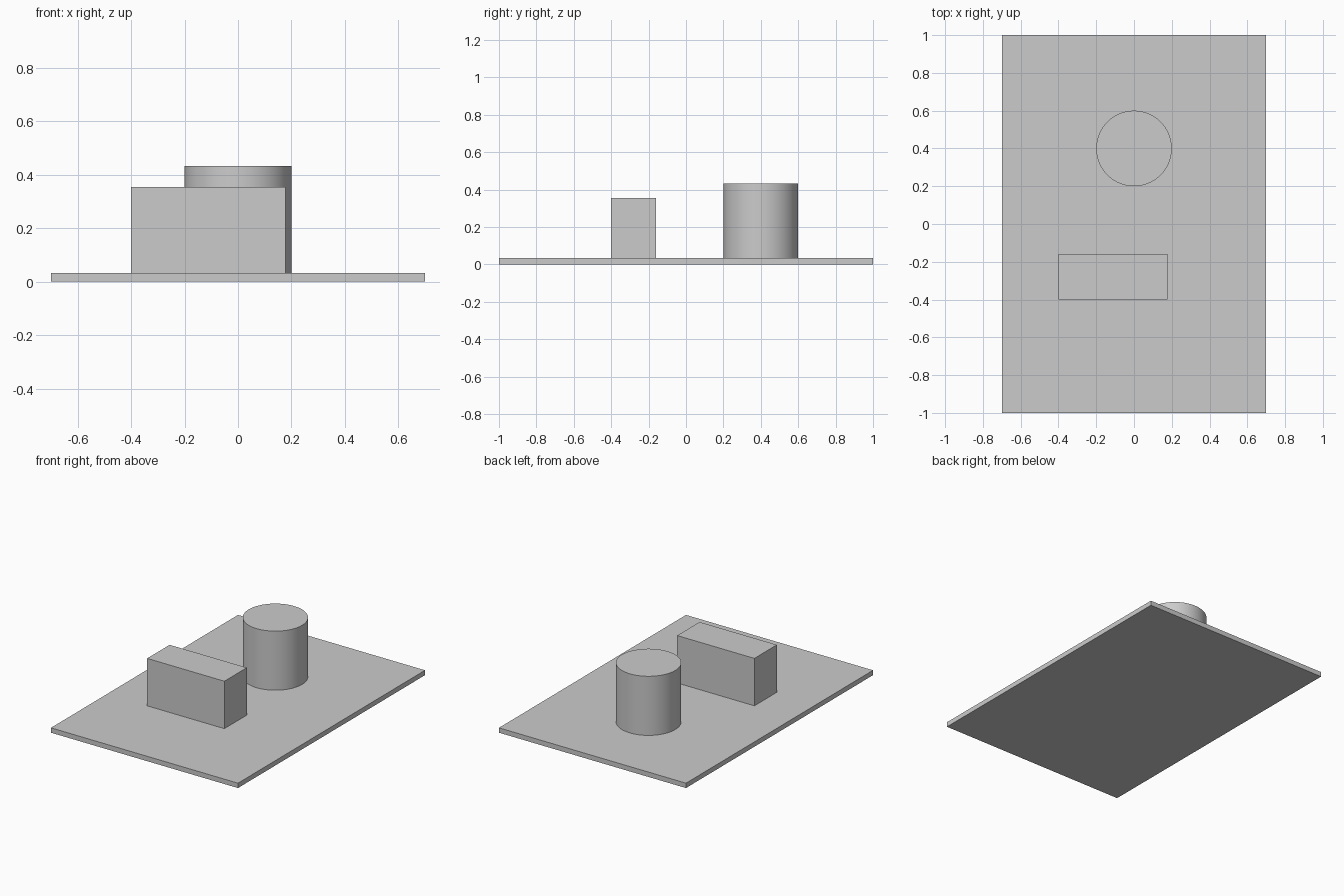
import bpy
import math

cube = bpy.data.objects.get("Cube")
if cube:
    bpy.data.objects.remove(cube, do_unlink=True)

# Single plain material
grey = bpy.data.materials.new("light_grey")
grey.use_nodes = True
colour = (0.6, 0.6, 0.6, 1)
grey.diffuse_color = colour
grey.node_tree.nodes["Principled BSDF"].inputs["Base Color"].default_value = colour

BASE = 0.033  # thickness of the base plate


def finish(name):
    obj = bpy.context.object
    obj.name = name
    obj.data.materials.append(grey)
    return obj


def box(name, low, high):
    centre = [(a + b) / 2 for a, b in zip(low, high)]
    bpy.ops.mesh.primitive_cube_add(size=1, location=centre)
    bpy.context.object.scale = [b - a for a, b in zip(low, high)]
    bpy.ops.object.transform_apply(location=False, rotation=False, scale=True)
    return finish(name)


# Flat base plate
box("base_plate", (-0.7, -1, 0), (0.7, 1, BASE))

# Rectangular block near the front
box("block", (-0.4, -0.4, BASE), (0.178, -0.16, BASE + 0.321))

# Round pillar near the back
height = 0.4
bpy.ops.mesh.primitive_cylinder_add(
    vertices=96, radius=0.2, depth=height, location=(0, 0.4, BASE + height / 2))
finish("round_pillar")
bpy.ops.object.shade_smooth_by_angle(angle=math.radians(30))
